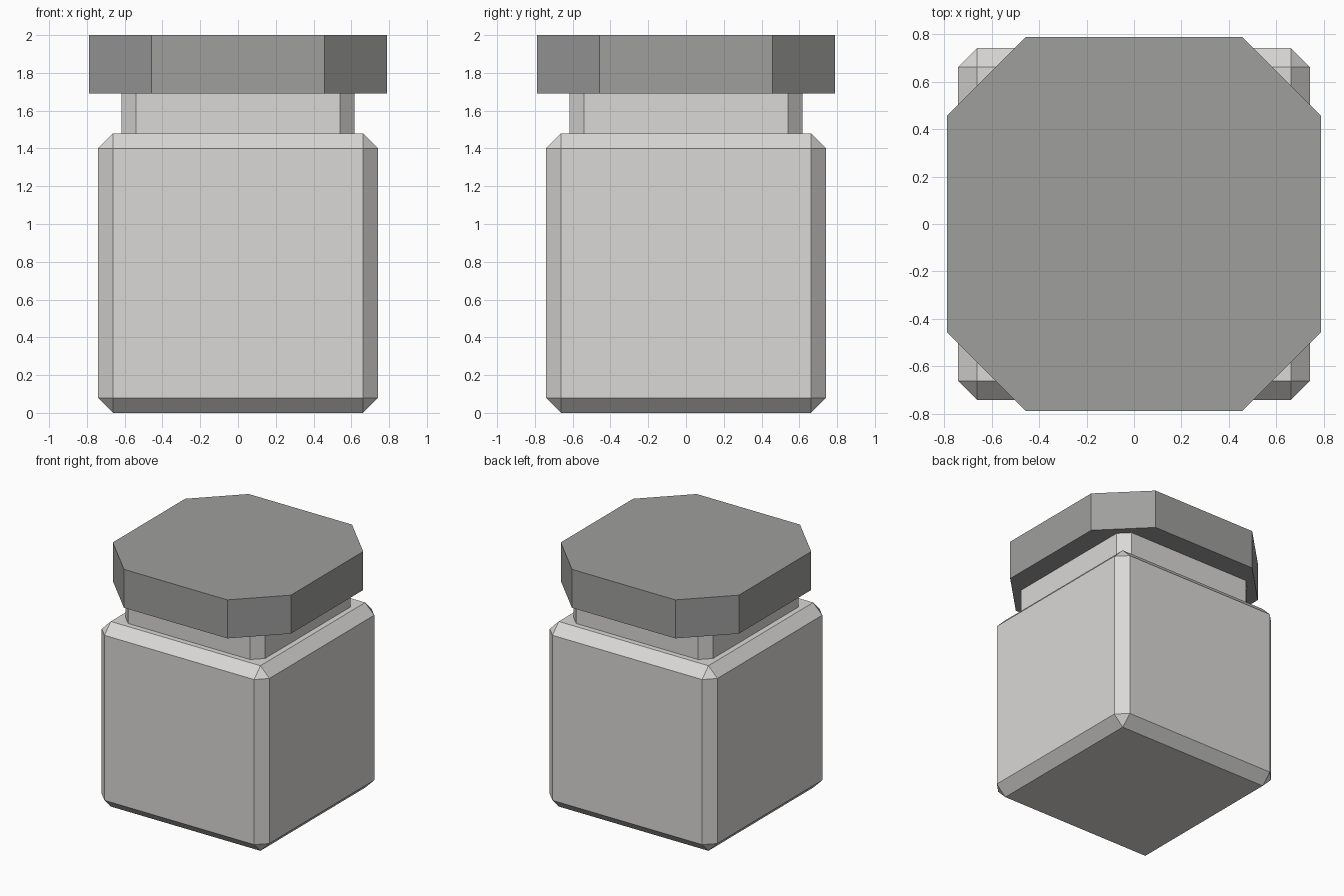
import bpy, bmesh

if "Cube" in bpy.data.objects:
    bpy.data.objects.remove(bpy.data.objects["Cube"])


def material(name, rgb):
    m = bpy.data.materials.new(name)
    m.diffuse_color = (*rgb, 1)
    m.use_nodes = True
    m.node_tree.nodes["Principled BSDF"].inputs["Base Color"].default_value = m.diffuse_color
    return m


def finish(name, bm, mat):
    bmesh.ops.recalc_face_normals(bm, faces=bm.faces)
    me = bpy.data.meshes.new(name)
    bm.to_mesh(me)
    bm.free()
    me.materials.append(mat)
    ob = bpy.data.objects.new(name, me)
    bpy.context.collection.objects.link(ob)
    return ob


def chamfered_box(name, half, z0, z1, cut, mat, all_edges=False):
    """Square block with flat cut corners (upright edges only, or every edge)."""
    bm = bmesh.new()
    bmesh.ops.create_cube(bm, size=1)
    for v in bm.verts:
        v.co.x *= 2 * half
        v.co.y *= 2 * half
        v.co.z = z1 if v.co.z > 0 else z0
    edges = [e for e in bm.edges
             if all_edges or abs(e.verts[0].co.z - e.verts[1].co.z) > 0.01]
    bmesh.ops.bevel(bm, geom=edges, offset=cut, offset_type='OFFSET',
                    segments=1, profile=0.5, affect='EDGES')
    return finish(name, bm, mat)


glass = material("pale_grey", (0.70, 0.69, 0.675))
metal = material("mid_grey", (0.345, 0.345, 0.34))

# Jar body with all edges chamfered
chamfered_box("jar_body", 0.742, 0.0, 1.48, 0.08, glass, all_edges=True)
# Neck
chamfered_box("jar_neck", 0.618, 1.48, 1.692, 0.078, glass)
# Eight-sided lid
chamfered_box("jar_lid", 0.788, 1.692, 2.0, 0.331, metal)
